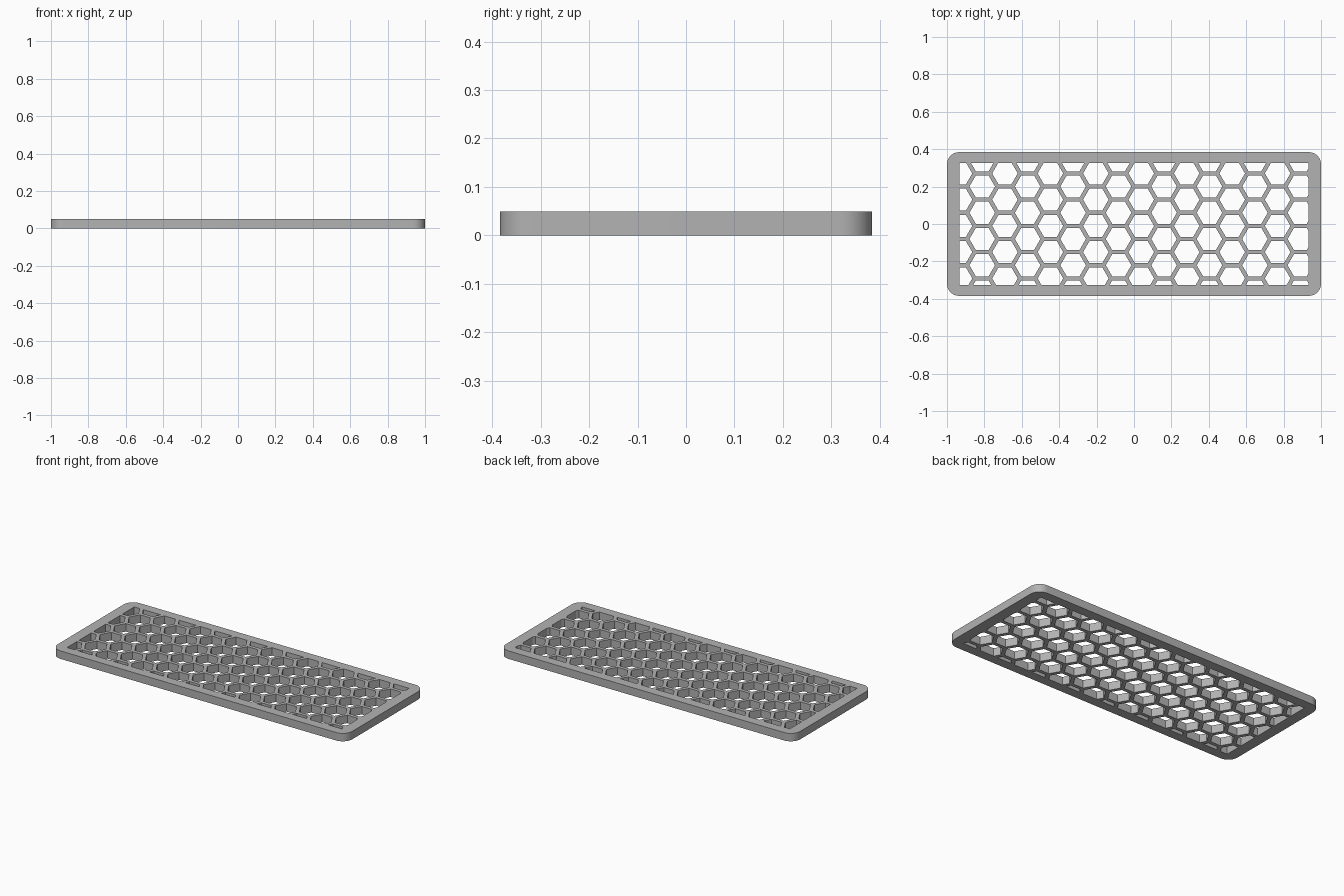
import bpy, bmesh, math
from mathutils import Vector

cube = bpy.data.objects.get("Cube")
if cube:
    bpy.data.objects.remove(cube)

HALF_X, HALF_Y, HEIGHT, CORNER = 1.0, 0.384, 0.049, 0.065
IN_X, IN_Y = 0.933, 0.326           # window inside the rim
PITCH, WALL = 0.1403, 0.022         # honeycomb spacing and rib width
STEP = PITCH * math.sqrt(3) / 2     # distance between columns
START_Y = -0.01

grey = bpy.data.materials.new("grey")
grey.use_nodes = True
colour = (0.45, 0.45, 0.45, 1)
grey.diffuse_color = colour
grey.node_tree.nodes["Principled BSDF"].inputs["Base Color"].default_value = colour


def make_object(name, bm):
    bmesh.ops.recalc_face_normals(bm, faces=bm.faces)
    mesh = bpy.data.meshes.new(name)
    bm.to_mesh(mesh)
    bm.free()
    mesh.materials.append(grey)
    obj = bpy.data.objects.new(name, mesh)
    bpy.context.collection.objects.link(obj)
    return obj


def extrude_up(bm, height):
    out = bmesh.ops.extrude_face_region(bm, geom=bm.faces[:])
    verts = [g for g in out["geom"] if isinstance(g, bmesh.types.BMVert)]
    bmesh.ops.translate(bm, verts=verts, vec=(0, 0, height))


# Rounded slab
bm = bmesh.new()
outline = []
for quarter, (sx, sy) in enumerate([(1, 1), (-1, 1), (-1, -1), (1, -1)]):
    for i in range(13):
        a = math.radians(90 * quarter + 7.5 * i)
        outline.append(bm.verts.new((sx * (HALF_X - CORNER) + CORNER * math.cos(a),
                                     sy * (HALF_Y - CORNER) + CORNER * math.sin(a), 0)))
bm.faces.new(outline)
extrude_up(bm, HEIGHT)
panel = make_object("honeycomb_panel", bm)

# Hexagonal openings in staggered columns, trimmed to the window
bm = bmesh.new()
radius = (PITCH - WALL) / math.sqrt(3)
for col in range(17):
    x = -IN_X + col * STEP
    for row in range(-4, 4):
        y = START_Y + PITCH * (row + (col % 2) / 2)
        bm.faces.new([bm.verts.new((x + radius * math.cos(k * math.pi / 3),
                                    y + radius * math.sin(k * math.pi / 3), -0.05))
                      for k in range(6)])
for co in [(IN_X, 0, 0), (-IN_X, 0, 0), (0, IN_Y, 0), (0, -IN_Y, 0)]:
    bmesh.ops.bisect_plane(bm, geom=bm.verts[:] + bm.edges[:] + bm.faces[:], dist=1e-6,
                           plane_co=co, plane_no=Vector(co).normalized(), clear_outer=True)
extrude_up(bm, 0.15)
cutter = make_object("opening_cutter", bm)
cutter.hide_render = True

# Cut the openings, then drop the cutter
bpy.context.view_layer.objects.active = panel
panel.select_set(True)
cut = panel.modifiers.new("openings", 'BOOLEAN')
cut.operation, cut.solver, cut.object = 'DIFFERENCE', 'EXACT', cutter
bpy.ops.object.modifier_apply(modifier=cut.name)
bpy.data.objects.remove(cutter)
bpy.ops.object.shade_smooth_by_angle(angle=math.radians(30))
